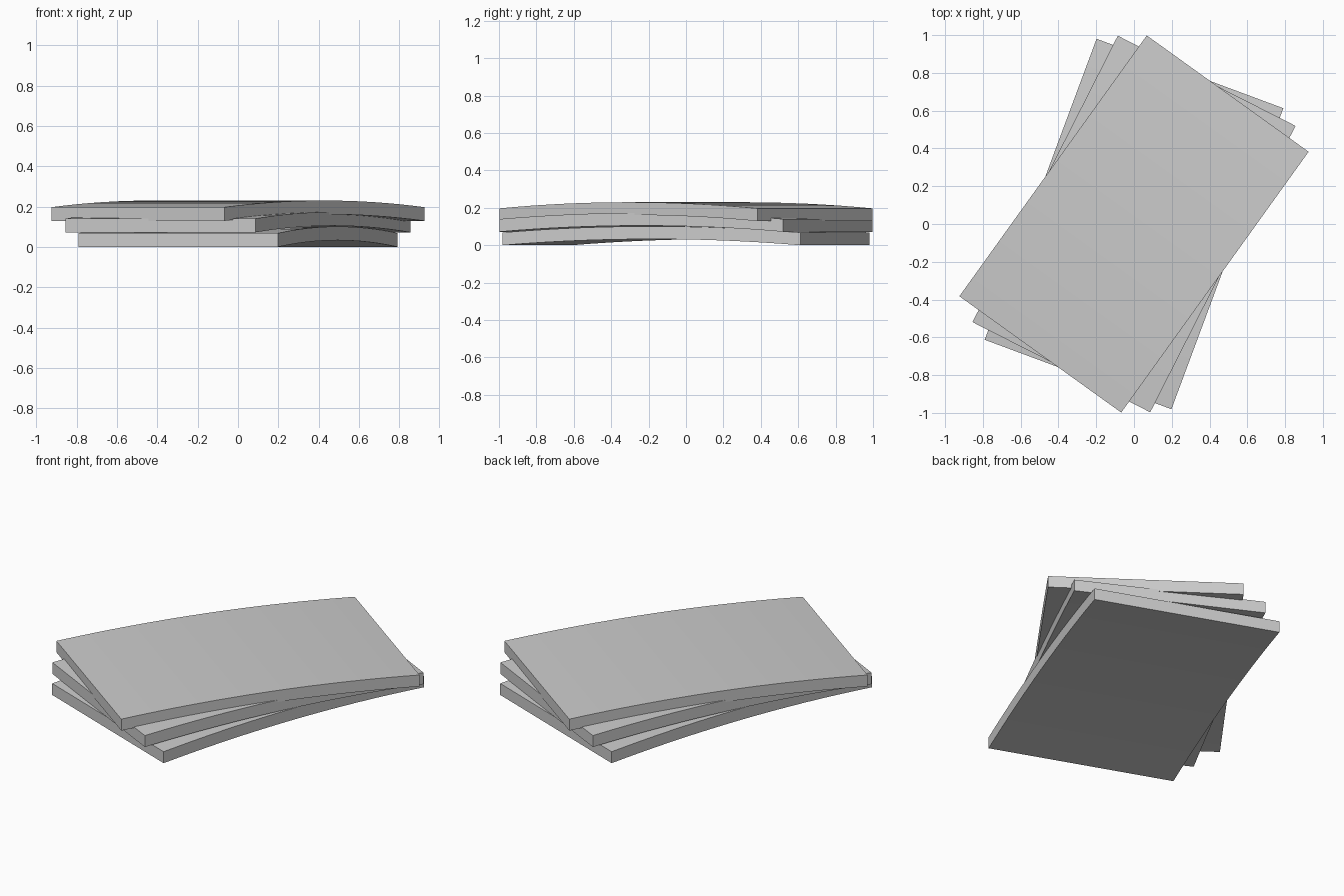
import bpy, bmesh
from math import radians

if "Cube" in bpy.data.objects:
    bpy.data.objects.remove(bpy.data.objects["Cube"])

LENGTH, WIDTH, THICK, RISE, SEGS = 1.70, 1.055, 0.068, 0.033, 16


def curved_slab(name, angle, z):
    """Slab arched along its length, turned about z, ends resting at height z."""
    bm = bmesh.new()
    ts = [-1 + 2 * i / SEGS for i in range(SEGS + 1)]
    arc = [(t * LENGTH / 2, RISE * (1 - t * t)) for t in ts]
    outline = arc + [(x, h + THICK) for x, h in reversed(arc)]
    face = bm.faces.new([bm.verts.new((x, -WIDTH / 2, h)) for x, h in outline])
    ext = bmesh.ops.extrude_face_region(bm, geom=[face])["geom"]
    moved = [g for g in ext if isinstance(g, bmesh.types.BMVert)]
    bmesh.ops.translate(bm, verts=moved, vec=(0, WIDTH, 0))
    bmesh.ops.recalc_face_normals(bm, faces=bm.faces[:])
    mesh = bpy.data.meshes.new(name)
    bm.to_mesh(mesh)
    bm.free()
    obj = bpy.data.objects.new(name, mesh)
    bpy.context.collection.objects.link(obj)
    obj.location.z = z
    obj.rotation_euler.z = radians(angle)
    bpy.context.view_layer.objects.active = obj
    obj.select_set(True)
    bpy.ops.object.shade_smooth_by_angle(angle=radians(30))
    obj.select_set(False)
    return obj


# three fanned, stacked slabs
curved_slab("bottom_slab", 69.6, 0.0)
curved_slab("middle_slab", 63.1, 0.072)
curved_slab("top_slab", 54.3, 0.129)
